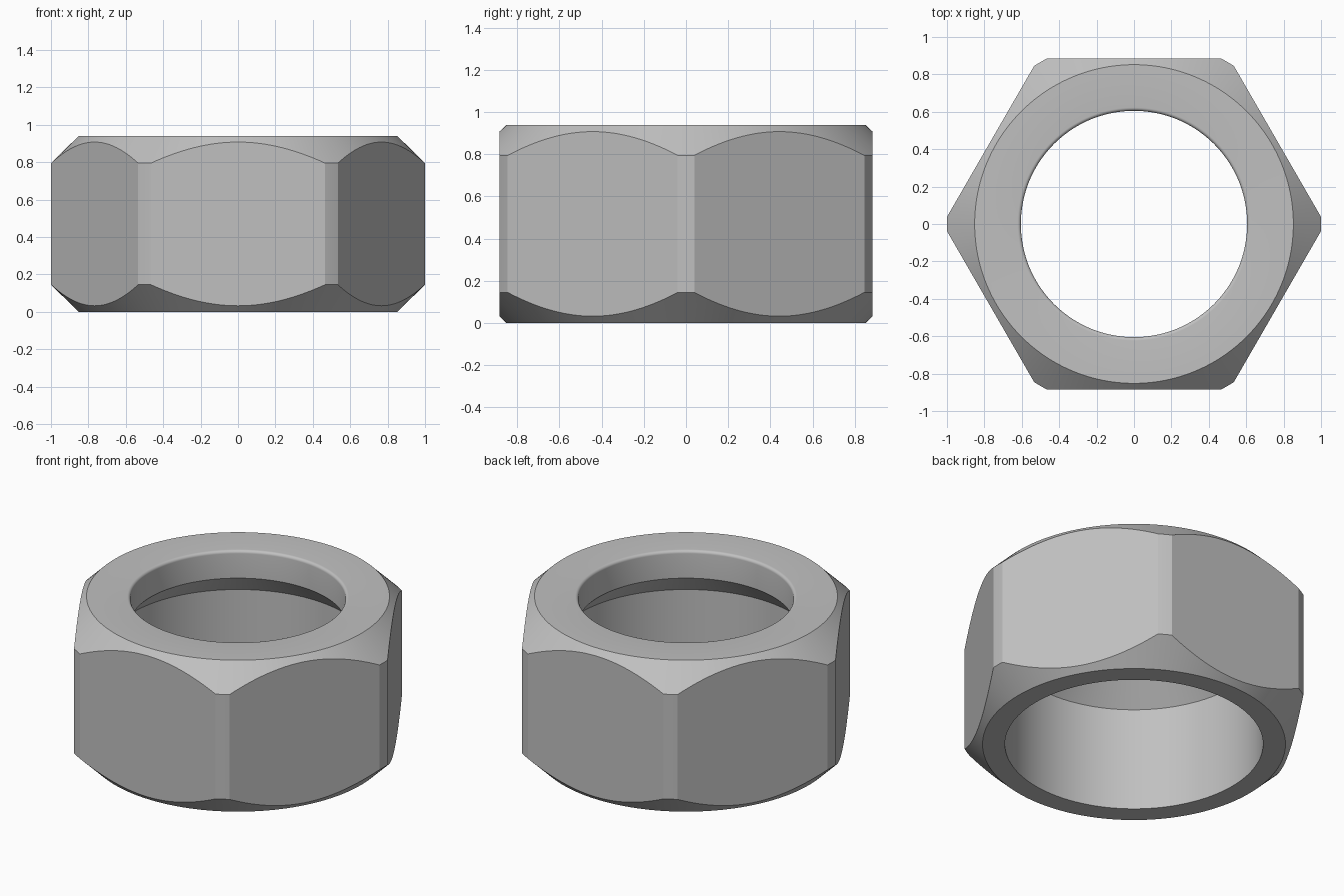
import bpy
import bmesh
import math
from mathutils import Vector

cube = bpy.data.objects.get("Cube")
if cube:
    bpy.data.objects.remove(cube, do_unlink=True)

HEIGHT = 0.94
CORNER_R = 1.0       # turned corner radius
FACE_R = 0.852       # rim of the flat end faces
CHAMFER = 0.145      # height of the outer chamfers
FLAT = 0.885         # distance from axis to each hexagon flat
BORE_R = 0.605       # upper through hole
WIDE_R = 0.726       # lower counterbore
LIP = 0.018          # rounding of the upper hole
SEGMENTS = 192

# Steel material
steel = bpy.data.materials.new("steel_grey")
steel.use_nodes = True
grey = (0.53, 0.53, 0.53, 1)
steel.diffuse_color = grey
steel.node_tree.nodes["Principled BSDF"].inputs["Base Color"].default_value = grey

# Turned profile: outside chamfers, rounded lip, bore, cone seat, counterbore
profile = [(WIDE_R, 0), (FACE_R, 0), (CORNER_R, CHAMFER),
           (CORNER_R, HEIGHT - CHAMFER), (FACE_R, HEIGHT)]
for i in range(7):
    a = math.pi / 2 * i / 6
    profile.append((BORE_R + LIP * (1 - math.sin(a)),
                    HEIGHT - LIP * (1 - math.cos(a))))
profile += [(BORE_R, 0.77), (WIDE_R, 0.643)]

bm = bmesh.new()
verts = [bm.verts.new((r, 0, z)) for r, z in profile]
edges = [bm.edges.new((v, verts[i - 1])) for i, v in enumerate(verts)]
bmesh.ops.spin(bm, geom=verts + edges, cent=(0, 0, 0), axis=(0, 0, 1),
               angle=math.tau, steps=SEGMENTS, use_merge=True)
bmesh.ops.remove_doubles(bm, verts=bm.verts[:], dist=1e-5)

# Mill the six flats and close each cut
for i in range(6):
    a = math.radians(30 + 60 * i)
    normal = Vector((math.cos(a), math.sin(a), 0))
    cut = bmesh.ops.bisect_plane(
        bm, geom=bm.verts[:] + bm.edges[:] + bm.faces[:], dist=1e-6,
        plane_co=normal * FLAT, plane_no=normal, clear_outer=True)
    rim = [e for e in cut["geom_cut"] if isinstance(e, bmesh.types.BMEdge)]
    bmesh.ops.edgeloop_fill(bm, edges=rim)
bmesh.ops.recalc_face_normals(bm, faces=bm.faces[:])

mesh = bpy.data.meshes.new("hex_nut")
bm.to_mesh(mesh)
bm.free()
mesh.materials.append(steel)
nut = bpy.data.objects.new("hex_nut", mesh)
bpy.context.collection.objects.link(nut)

# Smooth turned surfaces, crisp machined edges
bpy.ops.object.select_all(action="DESELECT")
nut.select_set(True)
bpy.context.view_layer.objects.active = nut
bpy.ops.object.shade_smooth_by_angle(angle=math.radians(20))
